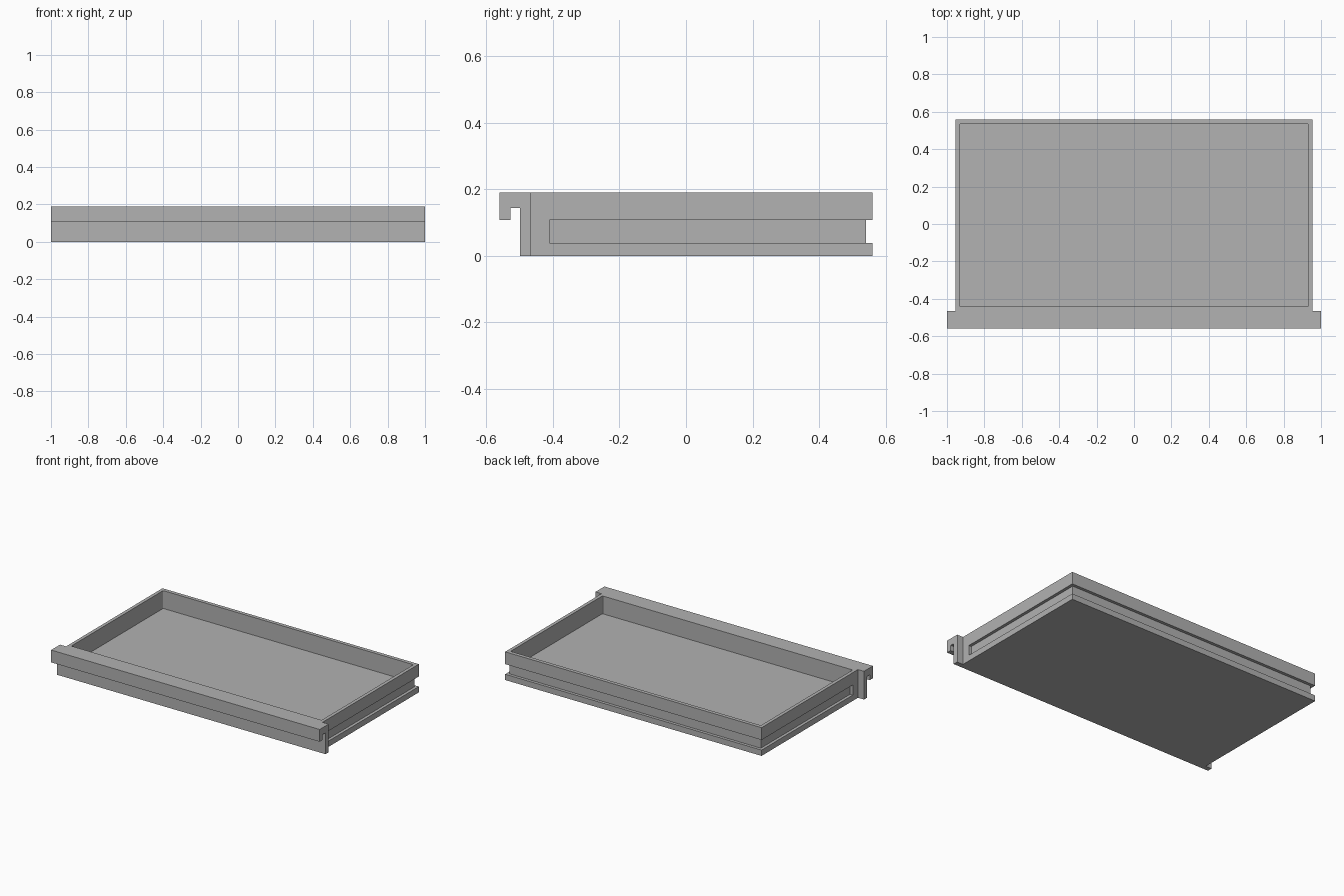
import bpy
import bmesh
from mathutils import Vector

old = bpy.data.objects.get("Cube")
if old:
    bpy.data.objects.remove(old, do_unlink=True)

GREY = (0.445, 0.445, 0.445, 1.0)
grey = bpy.data.materials.new("plain_grey")
grey.use_nodes = True
grey.diffuse_color = GREY
grey.node_tree.nodes["Principled BSDF"].inputs["Base Color"].default_value = GREY


def prism(name, outline, axis, low, high):
    """Extrude a closed outline along x (outline in y, z) or z (outline in x, y)."""
    bm = bmesh.new()
    place = (lambda a, b: (low, a, b)) if axis == "x" else (lambda a, b: (a, b, low))
    face = bm.faces.new([bm.verts.new(place(a, b)) for a, b in outline])
    step = Vector((high - low, 0, 0)) if axis == "x" else Vector((0, 0, high - low))
    top = bmesh.ops.extrude_face_region(bm, geom=[face])["geom"]
    bmesh.ops.translate(bm, vec=step, verts=[v for v in top if isinstance(v, bmesh.types.BMVert)])
    bmesh.ops.recalc_face_normals(bm, faces=bm.faces)
    mesh = bpy.data.meshes.new(name)
    bm.to_mesh(mesh)
    bm.free()
    mesh.materials.append(grey)
    obj = bpy.data.objects.new(name, mesh)
    bpy.context.collection.objects.link(obj)
    return obj


def rectangle(x, front, back):
    return [(-x, front), (x, front), (x, back), (-x, back)]


def cut(target, cutter):
    """Subtract the cutter from the target and discard it."""
    cutter.hide_render = True
    mod = target.modifiers.new("cut", "BOOLEAN")
    mod.operation = "DIFFERENCE"
    mod.solver = "EXACT"
    mod.object = cutter
    bpy.context.view_layer.objects.active = target
    bpy.ops.object.modifier_apply(modifier=mod.name)
    bpy.data.objects.remove(cutter, do_unlink=True)


HALF, BACK, HEIGHT = 0.955, 0.56, 0.19

# Tray body, reaching into the front panel
tray = prism("tray_body", rectangle(HALF, -0.48, BACK), "z", 0, HEIGHT)

# Open interior with slightly rounded vertical corners
cavity = prism("cavity_cutter", rectangle(0.932, -0.442, 0.535), "z", 0.07, 0.3)
bm = bmesh.new()
bm.from_mesh(cavity.data)
uprights = [e for e in bm.edges if abs(e.verts[0].co.z - e.verts[1].co.z) > 0.1]
bmesh.ops.bevel(bm, geom=uprights, offset=0.006, segments=3, affect="EDGES", profile=0.5)
bm.to_mesh(cavity.data)
bm.free()
cut(tray, cavity)

# Runner groove wrapping both sides and the back
inner, start, end = HALF - 0.02, -0.41, 0.54
groove = prism("groove_cutter", [(inner, start), (1.1, start), (1.1, 0.7), (-1.1, 0.7),
                                 (-1.1, start), (-inner, start), (-inner, end),
                                 (inner, end)], "z", 0.039, 0.107)
cut(tray, groove)

# Wide front panel with its hooked pull lip
prism("front_panel_with_pull_lip",
      [(-0.465, 0), (-0.465, HEIGHT), (-BACK, HEIGHT), (-BACK, 0.107),
       (-0.527, 0.107), (-0.527, 0.143), (-0.498, 0.143), (-0.498, 0)],
      "x", -1, 1)
